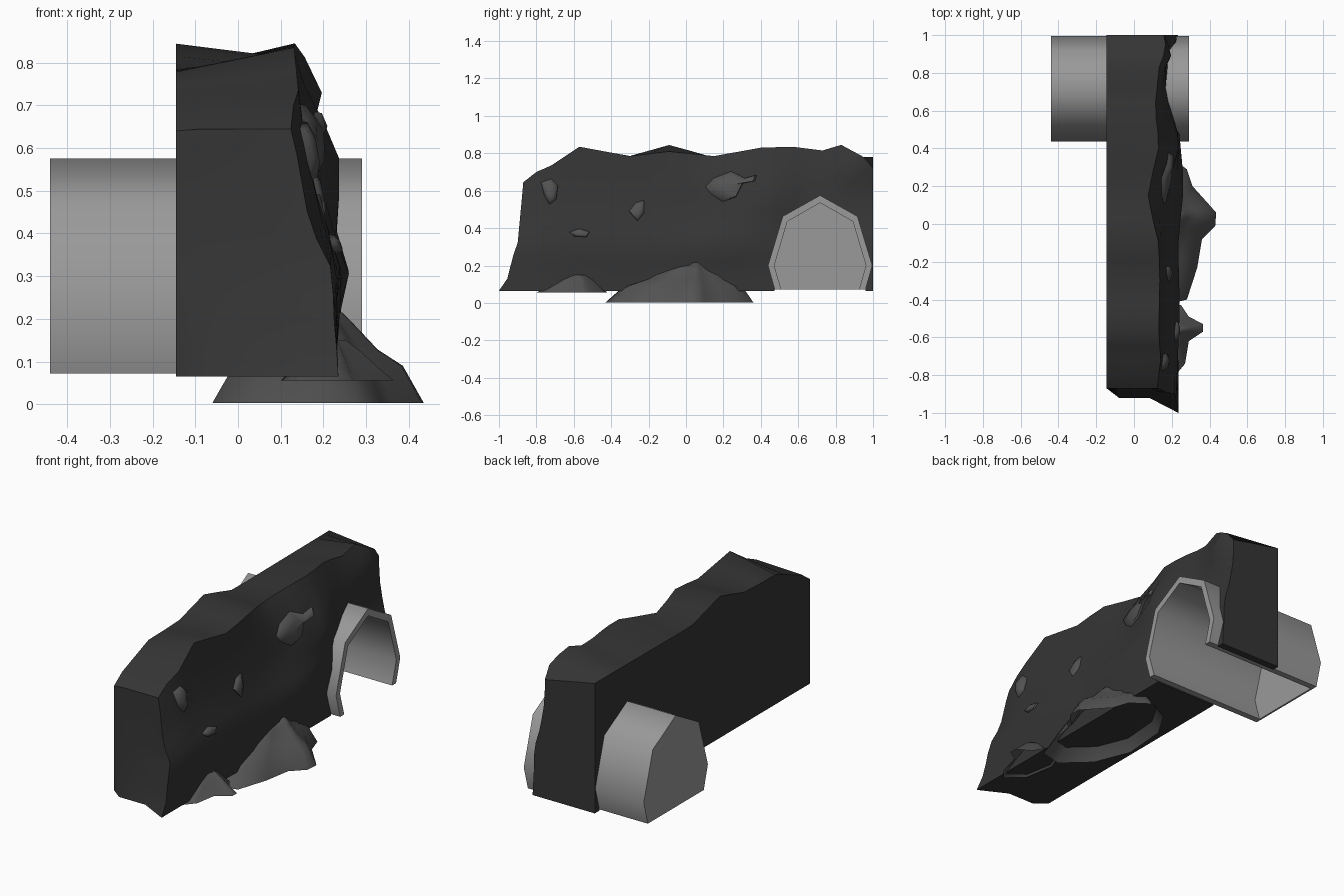
import bpy, bmesh, math

if "Cube" in bpy.data.objects:
    bpy.data.objects.remove(bpy.data.objects["Cube"])

def lerp(tab, v):
    if v <= tab[0][0]:
        return tab[0][1]
    for (a, fa), (b, fb) in zip(tab, tab[1:]):
        if v <= b:
            return fa + (fb - fa) * (v - a) / (b - a)
    return tab[-1][1]

def material(name, g):
    m = bpy.data.materials.new(name)
    m.diffuse_color = (g, g, g, 1)
    m.use_nodes = True
    m.node_tree.nodes["Principled BSDF"].inputs["Base Color"].default_value = m.diffuse_color
    return m

DARK, ROCK, GREY = material("dark_rock", .035), material("loose_rock", .085), material("lining", .32)

def make(name, verts, faces, mat):
    me = bpy.data.meshes.new(name)
    me.from_pydata(verts, [], faces)
    bm = bmesh.new()
    bm.from_mesh(me)
    bmesh.ops.recalc_face_normals(bm, faces=bm.faces)
    bm.to_mesh(me)
    bm.free()
    me.materials.append(mat)
    ob = bpy.data.objects.new(name, me)
    bpy.context.collection.objects.link(ob)
    return ob

def select(ob):
    bpy.ops.object.select_all(action='DESELECT')
    ob.select_set(True)
    bpy.context.view_layer.objects.active = ob

def smooth(ob, deg=35):
    select(ob)
    bpy.ops.object.shade_smooth_by_angle(angle=math.radians(deg))

# Cliff outlines: front crest height, back crest height, face profile
CREST = [(-.87, .645), (-.8, .7), (-.72, .735), (-.57, .835), (-.3, .785), (-.09, .81), (.15, .785),
         (.4, .83), (.57, .835), (.73, .815), (.83, .845), (.95, .78), (1, .72)]
BACK = [(-.87, .64), (-.8, .69), (-.565, .78), (-.32, .78), (-.087, .845), (.157, .775), (1, .78)]
FACE = [(.065, .235), (.2, .23), (.32, .232), (.45, .19), (.6, .16), (.7, .145), (.85, .13)]
END_Y = [(.065, -1), (.13, -.955), (.25, -.925), (.32, -.9), (.64, -.87)]
END_DIP = [(.1, 0), (.3, .01), (.4, .03), (.6, .03), (.7, .045)]
# Bulges and dents on the face: y, z, width in y, width in z, depth
BUMPS = [(.43, .57, .15, .15, .075), (.2, .32, .2, .1, .03), (.9, .73, .09, .09, .055),
         (.15, .82, .15, .08, -.075), (.63, .84, .15, .06, -.02), (-.5, .38, .15, .1, .01),
         (-.35, .25, .2, .08, .01), (.93, .3, .1, .2, -.01)]

def face_x(y, z):
    x = lerp(FACE, z) - lerp(END_DIP, z) * lerp([(-.9, 1), (-.75, 0)], y)
    for by, bz, wy, wz, d in BUMPS:
        x += d * math.exp(-((y - by) / wy) ** 2 - ((z - bz) / wz) ** 2)
    return x

# Cliff wall: stacked closed plan loops
ys = [-.87]
for (a, _), (b, _) in zip(CREST, CREST[1:]):
    ys += [(a + b) / 2, b] if b - a > .1 else [b]
n, rows, B = len(ys), 10, .065
verts = []
for r in range(rows):
    t = r / (rows - 1)
    for i, y in enumerate(ys):
        z = B + t * (lerp(CREST, y) - B)
        yy = lerp(END_Y, z) if i == 0 else y
        verts.append((face_x(yy, z), yy, z))
    for y in reversed(ys):
        verts.append((-.145, y, B + t * (lerp(BACK, y) - B)))
    for x in (-.08, .08):
        verts.append((x, -.87 - .05 * (1 - t) ** 2, B + t * .58))
L = 2 * n + 2
faces = [(r * L + i, r * L + (i + 1) % L, (r + 1) * L + (i + 1) % L, (r + 1) * L + i)
         for r in range(rows - 1) for i in range(L)]
T = (rows - 1) * L
faces += [(T + i, T + i + 1, T + 2 * n - 2 - i, T + 2 * n - 1 - i) for i in range(n - 1)]
faces.append((T, T + 2 * n - 1, T + 2 * n, T + 2 * n + 1))
faces.append(tuple(range(L)))
wall = make("cliff_wall", verts, faces, DARK)

# Tunnel lining: arch shell, open at front and bottom
def arch(foot, hip, sh, top, low):
    half = [(foot, low), (hip, .2), (sh[0], sh[1])]
    return ([(.717 - d, z) for d, z in half] + [(.717, top)] + [(.717 + d, z) for d, z in reversed(half)])

outer = arch(.243, .279, (.2, .463), .575, .072)
inner = arch(.208, .245, (.175, .435), .535, .072)
k = len(outer)
def ring(x, prof):
    return [(x, y, z) for y, z in prof]
v = ring(.29, outer) + ring(-.44, outer) + ring(.29, inner) + ring(-.43, inner)
f = []
for i in range(k - 1):
    for a, b in ((0, k), (2 * k, 3 * k), (0, 2 * k)):
        f.append((a + i, a + i + 1, b + i + 1, b + i))
f += [tuple(range(k, 2 * k)), tuple(range(3 * k, 4 * k))]
f += [(0, k, 3 * k, 2 * k), (k - 1, 2 * k - 1, 4 * k - 1, 3 * k - 1), (k, 2 * k - 1, 4 * k - 1, 3 * k)]
smooth(make("tunnel_lining", v, f, GREY), 65)

# Cut the tunnel opening through the wall
hole = arch(.222, .26, (.187, .449), .555, -.1)
v = ring(.6, hole) + ring(-.6, hole)
f = [(i, (i + 1) % k, k + (i + 1) % k, k + i) for i in range(k)]
f += [tuple(range(k)), tuple(range(k, 2 * k))]
cutter = make("opening_cutter", v, f, DARK)
cutter.hide_render = True
mod = wall.modifiers.new("opening", 'BOOLEAN')
mod.operation, mod.object, mod.solver = 'DIFFERENCE', cutter, 'EXACT'
select(wall)
bpy.ops.object.modifier_apply(modifier="opening")
bpy.data.objects.remove(cutter)
smooth(wall, 48)

# Boulders: open shells narrowing from a base outline to a top
def loft(name, loops, deg=50):
    m = len(loops[0])
    v = [p for l in loops for p in l]
    f = [(r * m + i, r * m + (i + 1) % m, (r + 1) * m + (i + 1) % m, (r + 1) * m + i)
         for r in range(len(loops) - 1) for i in range(m)]
    f.append(tuple(range(len(v) - m, len(v))))
    smooth(make(name, v, f, ROCK), deg)

def boulder(name, outline, centre, levels):
    cx, cy = centre
    loft(name, [[(cx + (x - cx) * s, cy + (y - cy) * s, z) for x, y in outline] for s, z in levels])

boulder("large_boulder",
        [(.05, .3), (.18, .36), (.28, .29), (.31, .2), (.4, .1), (.435, .06), (.43, -.01), (.36, -.08),
         (.335, -.23), (.28, -.4), (.16, -.43), (.02, -.3), (-.06, -.1), (-.04, .15)],
        (.19, .06), [(1, .003), (.8, .09), (.56, .128), (.36, .18), (.22, .215)])
boulder("small_boulder",
        [(.15, -.42), (.25, -.43), (.29, -.49), (.365, -.53), (.365, -.57), (.29, -.62), (.27, -.74),
         (.22, -.8), (.13, -.72), (.1, -.55)],
        (.22, -.56), [(1, .055), (.75, .085), (.45, .125), (.22, .15)])

# Stones set into the cliff face, outlined in y and z
def stone(name, outline, depth):
    cy = sum(p[0] for p in outline) / len(outline)
    cz = sum(p[1] for p in outline) / len(outline)
    loops = []
    for s, d in ((1, -.02), (.85, .5 * depth), (.4, depth)):
        pts = [(cy + (y - cy) * s, cz + (z - cz) * s) for y, z in outline]
        loops.append([(face_x(y, z) + d, y, z) for y, z in pts])
    loft(name, loops, 60)

stone("face_stone_high_left", [(-.78, .65), (-.72, .67), (-.68, .63), (-.69, .55), (-.73, .52), (-.76, .57)], .025)
stone("face_stone_low", [(-.63, .38), (-.57, .4), (-.51, .38), (-.53, .35), (-.6, .355)], .018)
stone("face_stone_middle", [(-.31, .49), (-.27, .54), (-.22, .555), (-.22, .48), (-.26, .43)], .018)
stone("face_stone_large", [(.09, .62), (.14, .67), (.24, .71), (.32, .67), (.39, .69), (.38, .655),
                           (.31, .64), (.27, .56), (.19, .53), (.12, .58)], .025)
